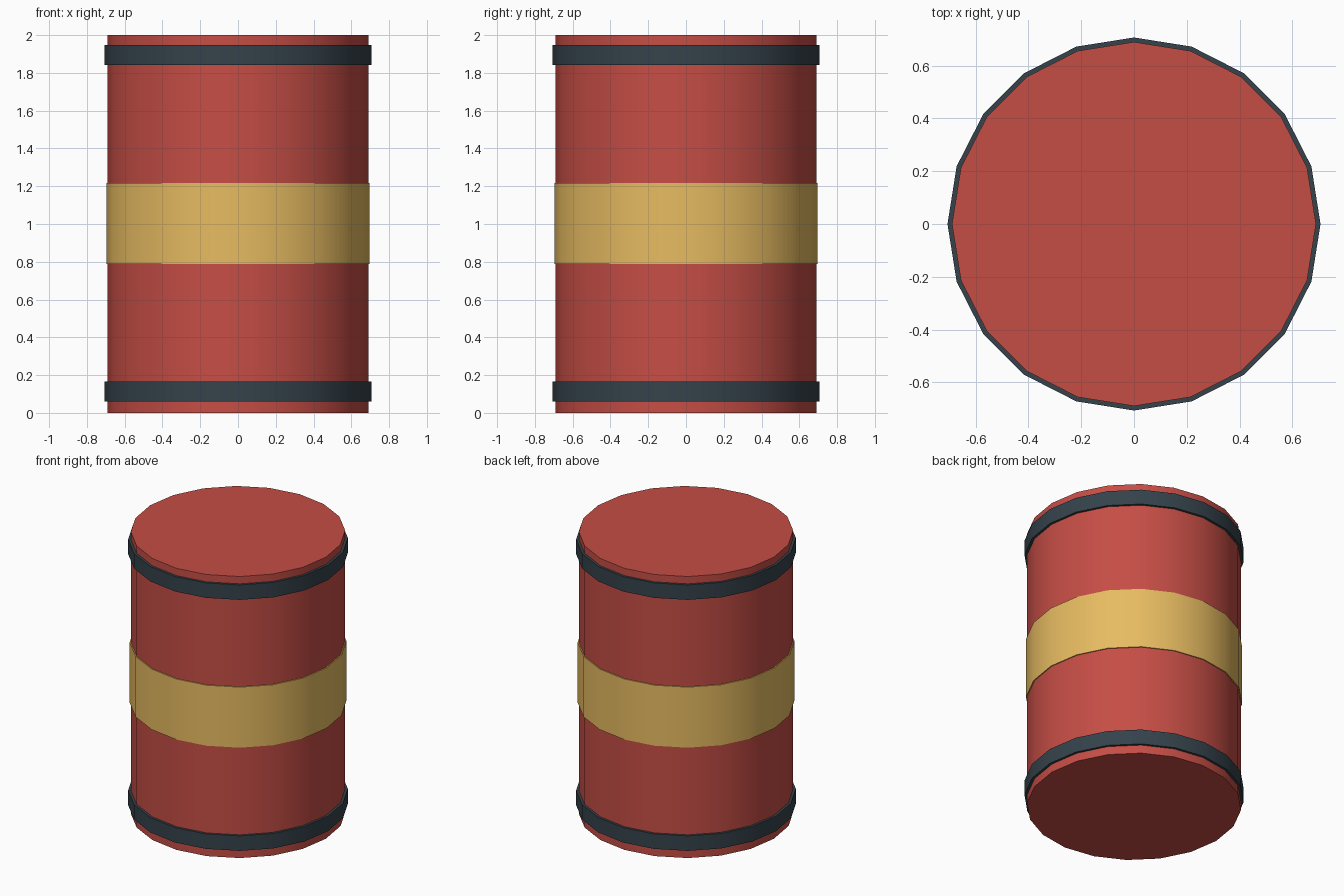
import bpy, math

if "Cube" in bpy.data.objects:
    bpy.data.objects.remove(bpy.data.objects["Cube"])

SIDES = 20

def material(name, color):
    m = bpy.data.materials.new(name)
    m.diffuse_color = (*color, 1)
    m.use_nodes = True
    m.node_tree.nodes["Principled BSDF"].inputs["Base Color"].default_value = m.diffuse_color
    return m

def finish(obj, mat):
    obj.data.materials.append(mat)
    bpy.ops.object.select_all(action='DESELECT')
    obj.select_set(True)
    bpy.context.view_layer.objects.active = obj
    bpy.ops.object.shade_smooth_by_angle(angle=math.radians(30))

def ring(name, r_in, r_out, z0, z1, mat):
    """Closed band with a rectangular cross-section, turned about z."""
    profile = [(r_in, z0), (r_out, z0), (r_out, z1), (r_in, z1)]
    n = len(profile)
    verts = [(r * math.cos(math.tau * i / SIDES), r * math.sin(math.tau * i / SIDES), z)
             for i in range(SIDES) for r, z in profile]
    faces = []
    for i in range(SIDES):
        a, b = i * n, (i + 1) % SIDES * n
        for k in range(n):
            k2 = (k + 1) % n
            faces.append((a + k, b + k, b + k2, a + k2))
    mesh = bpy.data.meshes.new(name)
    mesh.from_pydata(verts, [], faces)
    obj = bpy.data.objects.new(name, mesh)
    bpy.context.collection.objects.link(obj)
    finish(obj, mat)

red = material("red_paint", (0.56, 0.075, 0.06))
yellow = material("yellow_paint", (0.8, 0.5, 0.12))
dark = material("dark_steel", (0.035, 0.055, 0.07))

# Drum body, with a corner on each axis
bpy.ops.mesh.primitive_cylinder_add(vertices=SIDES, radius=0.69, depth=2, location=(0, 0, 1))
body = bpy.context.object
body.name = "barrel_body"
finish(body, red)

# Painted band around the middle
ring("middle_band", 0.68, 0.697, 0.787, 1.217, yellow)

# Steel hoops near both ends
for name, z in (("bottom_hoop", 0.112), ("top_hoop", 1.895)):
    ring(name, 0.68, 0.707, z - 0.053, z + 0.053, dark)
